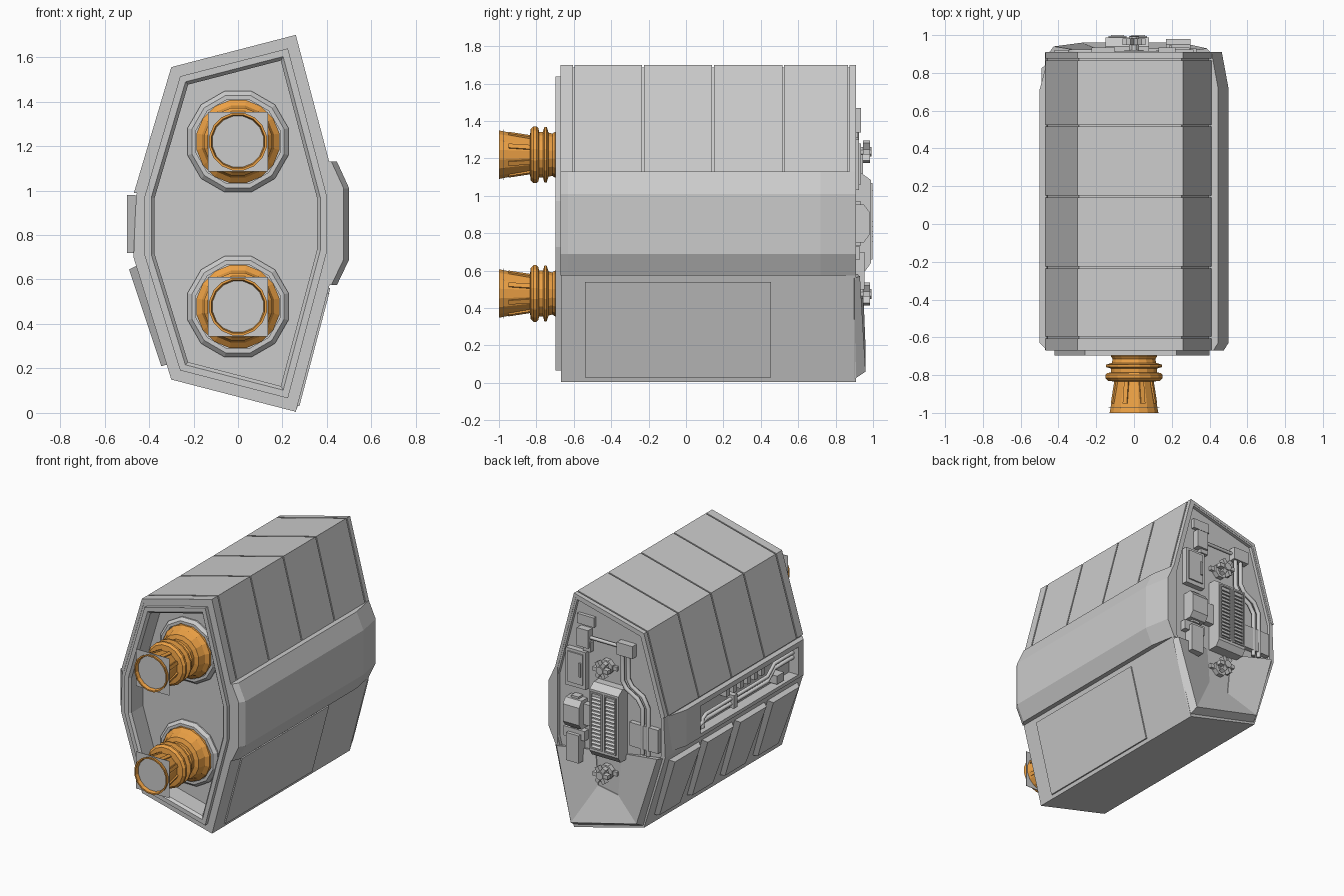
import bpy, bmesh
from math import cos, sin, pi, radians
from mathutils import Vector

if "Cube" in bpy.data.objects:
    bpy.data.objects.remove(bpy.data.objects["Cube"])

orange = bpy.data.materials.new("orange_paint")
orange.diffuse_color = (0.85, 0.36, 0.06, 1)
orange.use_nodes = True
orange.node_tree.nodes["Principled BSDF"].inputs["Base Color"].default_value = orange.diffuse_color

def make(name, bm, mat=None):
    bmesh.ops.recalc_face_normals(bm, faces=bm.faces)
    me = bpy.data.meshes.new(name)
    bm.to_mesh(me)
    bm.free()
    ob = bpy.data.objects.new(name, me)
    bpy.context.collection.objects.link(ob)
    if mat:
        me.materials.append(mat)
    return ob

def loft(name, rings, closed=False, mat=None):
    bm = bmesh.new()
    vs = [[bm.verts.new(p) for p in r] for r in rings]
    n = len(rings[0])
    for i in range(len(vs) if closed else len(vs) - 1):
        a, b = vs[i], vs[(i + 1) % len(vs)]
        for j in range(n):
            k = (j + 1) % n
            bm.faces.new((a[j], a[k], b[k], b[j]))
    if not closed:
        bm.faces.new(vs[0])
        bm.faces.new(vs[-1])
    return make(name, bm, mat)

def ring(pts, t, axis='y'):
    return [(u, t, v) if axis == 'y' else (t, u, v) for u, v in pts]

def prism(name, pts, a, b, axis='y', mat=None):
    return loft(name, [ring(pts, a, axis), ring(pts, b, axis)], mat=mat)

def rect(u0, u1, v0, v1):
    return [(u0, v0), (u1, v0), (u1, v1), (u0, v1)]

def box(name, x0, x1, y0, y1, z0, z1):
    return prism(name, rect(x0, x1, z0, z1), y0, y1)

def inset(pts, d):
    # offset a clockwise convex outline inward
    out, n = [], len(pts)
    for i in range(n):
        p, q, r = (Vector(pts[(i + k) % n]) for k in (-1, 0, 1))
        e, f = (q - p).normalized(), (r - q).normalized()
        m, k = Vector((e.y, -e.x)), Vector((f.y, -f.x))
        out.append(tuple(q + (m + k) * d / (1 + m.dot(k))))
    return out

def circle(r, x, z, n=12):
    return [(x + r * cos(2*pi*(i+.5)/n), z + r * sin(2*pi*(i+.5)/n)) for i in range(n)]

def pipe(name, pts, r):
    cu = bpy.data.curves.new(name, 'CURVE')
    cu.dimensions = '3D'
    cu.bevel_depth, cu.bevel_resolution, cu.use_fill_caps = r, 1, True
    s = cu.splines.new('POLY')
    s.points.add(len(pts) - 1)
    for p, c in zip(s.points, pts):
        p.co = (*c, 1)
    ob = bpy.data.objects.new(name, cu)
    bpy.context.collection.objects.link(ob)
    return ob

def cut(ob, cutter):
    m = ob.modifiers.new("cut", 'BOOLEAN')
    m.operation, m.solver, m.object = 'DIFFERENCE', 'EXACT', cutter
    bpy.context.view_layer.objects.active = ob
    bpy.ops.object.modifier_apply(modifier=m.name)
    bpy.data.objects.remove(cutter)

# Hull core with front, back and left recesses
hull = [(-.47, .98), (-.30, 1.555), (.26, 1.70), (.45, .98),
        (.45, .72), (.26, .005), (-.30, .15), (-.47, .70)]
inner = inset(hull, .012)
core = prism("hull_core", inner[:4] + hull[4:7] + [(-.47, .70)], -.668, .908)
mouth = inset(hull, .095)
cut(core, prism("mouth_cutter", mouth, -.8, -.55))
cut(core, prism("rear_cutter", inset(hull, .035), .885, 1.1))
cut(core, prism("side_cutter", rect(-.57, .55, .745, .945), -.6, -.425, 'x'))

# Upper armour strips separated by thin grooves
shell = [(-.468, .99), (-.30, 1.555), (.26, 1.70), (.41, 1.13)]
thin = inset(hull, .022)
wrap = shell + [(.388, 1.13), thin[2], thin[1], (-.445, .99)]
cuts = [-.67, -.60, -.23, .145, .52, .87, .91]
for i in range(6):
    prism(f"upper_armour_{i}", wrap, cuts[i] + (.005 if i else 0), cuts[i+1] - (.005 if i < 5 else 0))

# Front rim around the engine bay
rim = inset(hull, .05)
loft("front_rim", [ring(rim, -.66), ring(rim, -.697), ring(inset(hull, .08), -.697),
                   ring(mouth, -.68), ring(mouth, -.66)], closed=True)

# Right side band, tapered at both ends
def band(y, o):
    return ring([(.39, 1.13), (o-.055, 1.13), (o, 1.01), (o, .69), (o-.055, .575), (.39, .575)], y)
loft("right_band", [band(-.67, .475), band(-.63, .50), band(.72, .50), band(.91, .465)])

# Lower right access panel
prism("lower_right_panel", [(.40, .54), (.411, .54), (.276, .03), (.26, .03)], -.54, .455)

# Lower left plates with bevelled sides
for i in range(4):
    a, b = -.625 + i*.375, -.625 + i*.375 + .355
    loft(f"lower_left_plate_{i}", [
        [(-.45, a, .665), (-.45, b, .665), (-.31, b-.025, .22), (-.31, a+.025, .22)],
        [(-.49, a+.03, .645), (-.49, b-.03, .645), (-.345, b-.06, .21), (-.345, a+.06, .21)]])

# Left side frame and conduits in its recess
loft("left_frame", [ring(rect(-.67, .86, .72, .98), -.46, 'x'), ring(rect(-.63, .71, .72, .98), -.5, 'x'),
                    ring(rect(-.57, .55, .745, .945), -.5, 'x'), ring(rect(-.57, .55, .745, .945), -.46, 'x')], closed=True)
for i in range(2):
    z = .775 + i*.035
    pipe(f"side_pipe_{i}", [(-.455, .50 - i*.04, .745), (-.455, .50 - i*.04, z), (-.455, .42, z+.02),
                            (-.455, -.28, z+.02), (-.455, -.36, z+.085), (-.455, -.57, z+.085)], .014)
for i in range(6):
    box(f"side_vent_{i}", -.48, -.42, -.22 + i*.08, -.18 + i*.08, .88, .93)
box("side_junction", -.49, -.42, -.42, -.34, .76, .82)
box("side_pipe_clamp", -.482, -.42, .1, .14, .765, .86)

# Engines
prof = [(-.55, .19), (-.59, .19), (-.61, .165), (-.66, .15), (-.67, .12), (-.70, .125), (-.715, .115),
        (-.735, .12), (-.745, .152), (-.757, .152), (-.765, .125), (-.785, .125), (-.79, .145), (-.80, .155),
        (-.815, .155), (-.83, .14), (-.835, .10), (-.96, .124), (-1.0, .132), (-1.0, .122), (-.90, .10), (-.895, .05)]
for nm, zc in (("upper", 1.22), ("lower", .478)):
    loft(nm + "_engine", [ring(circle(r, 0, zc, 16), y) for y, r in prof], mat=orange)
    loft(nm + "_engine_collar", [ring(circle(r, 0, zc), y) for y, r in
         ((-.54, .235), (-.56, .235), (-.58, .215), (-.58, .195), (-.54, .195))], closed=True)
    box(nm + "_nozzle_plate", -.134, .134, -.975, -.972, zc-.134, zc+.134)
    for i in range(8):
        a = i*pi/4 + pi/8
        rr, w = Vector((cos(a), 0, sin(a))), Vector((-sin(a), 0, cos(a)))*.012
        def sec(y, r):
            c = Vector((0, y, zc))
            return [c+rr*(r-.02)-w, c+rr*(r-.02)+w, c+rr*(r+.008)+w, c+rr*(r+.008)-w]
        loft(f"{nm}_nozzle_rib_{i}", [sec(-.83, .10), sec(-.95, .12)], mat=orange)

# Lower rear funnel: outer edge, ridge, notch
outer = [(.415, .56), (.265, .02), (-.295, .16), (-.455, .69)]
ridge = [(.385, .57, .93), (.25, .06, .96), (-.275, .19, .96), (-.425, .69, .94)]
notch = [(.10, .60), (.08, .35), (-.08, .32), (-.11, .63)]
loft("rear_lower_fairing", [[(o[0], .90, o[1]), (r[0], r[2], r[1]), (n[0], .89, n[1]), (n[0], .87, n[1])]
                            for o, r, n in zip(outer, ridge, notch)])

# Rear radiator with louvres
prism("radiator_box", [(.88, 1.12), (.94, 1.12), (.988, 1.085), (.988, .64), (.96, .60), (.88, .60)], -.15, .08, 'x')
for c, x in enumerate((-.135, -.025)):
    loft(f"louvre_frame_{c}", [ring(r, y) for r, y in (
        (rect(x, x+.095, .66, 1.07), .98), (rect(x, x+.095, .66, 1.07), .996),
        (rect(x+.01, x+.085, .67, 1.06), .996), (rect(x+.01, x+.085, .67, 1.06), .98))], closed=True)
    for i in range(14):
        z = .675 + i*.027
        prism(f"louvre_{c}_{i}", [(.98, z), (1.0, z), (.98, z+.018)], x+.012, x+.083, 'x')

# Rear valves with spoked wheels
for nm, z in (("upper", 1.235), ("lower", .475)):
    prism(nm + "_valve_flange", circle(.055, 0, z, 8), .88, .92)
    prism(nm + "_valve_stem", circle(.028, 0, z, 8), .88, .992)
    for i in range(6):
        a = i*pi/3
        sp = box(f"{nm}_valve_knob_{i}", .02, .062, -.018, .018, -.014, .014)
        sp.location, sp.rotation_euler = (0, .965, z), (0, a, 0)
    box(nm + "_valve_bracket", -.08, .08, .88, .905, z-.015, z+.015)

# Rear equipment boxes: x0, x1, y1, z0, z1
for nm, x0, x1, y1, z0, z1 in (
        ("top_plate", .10, .235, .91, 1.49, 1.56), ("fuse_box", .13, .22, .935, 1.34, 1.47),
        ("fuse_box_step", .12, .18, .92, 1.31, 1.38), ("pipe_junction", -.225, -.10, .935, 1.36, 1.45),
        ("hatch_frame", .155, .315, .925, 1.03, 1.30), ("hatch_cover", .175, .295, .935, 1.06, 1.28),
        ("hatch_handle", .185, .20, .945, 1.12, 1.22), ("left_service_plate", -.42, -.19, .92, .72, .89),
        ("lower_duct", .19, .29, .955, .50, .70), ("duct_base", .16, .33, .93, .66, .73),
        ("radiator_mount", .07, .20, .93, .78, .93)):
    box("rear_" + nm, x0, x1, .88, y1, z0, z1)
prism("rear_pump", [(.88, .955), (.95, .955), (.98, .915), (.98, .79), (.95, .75), (.88, .75)], .17, .30, 'x')
prism("rear_pump_band", [(.88, .97), (.935, .97), (.935, .735), (.88, .735)], .205, .265, 'x')

# Rear pipes
pipe("rear_cross_pipe", [(.15, .905, 1.41), (-.12, .905, 1.41)], .012)
for i in range(2):
    d = i*.045
    pipe(f"rear_pipe_{i}", [(-.13-d, .91, 1.38), (-.13-d, .91, 1.17+d*.6), (-.16-d, .91, 1.12+d*.6),
                            (-.25-d, .91, 1.07+d*.6), (-.29-d, .91, 1.01+d*.3), (-.29-d, .91, .68)], .016)
